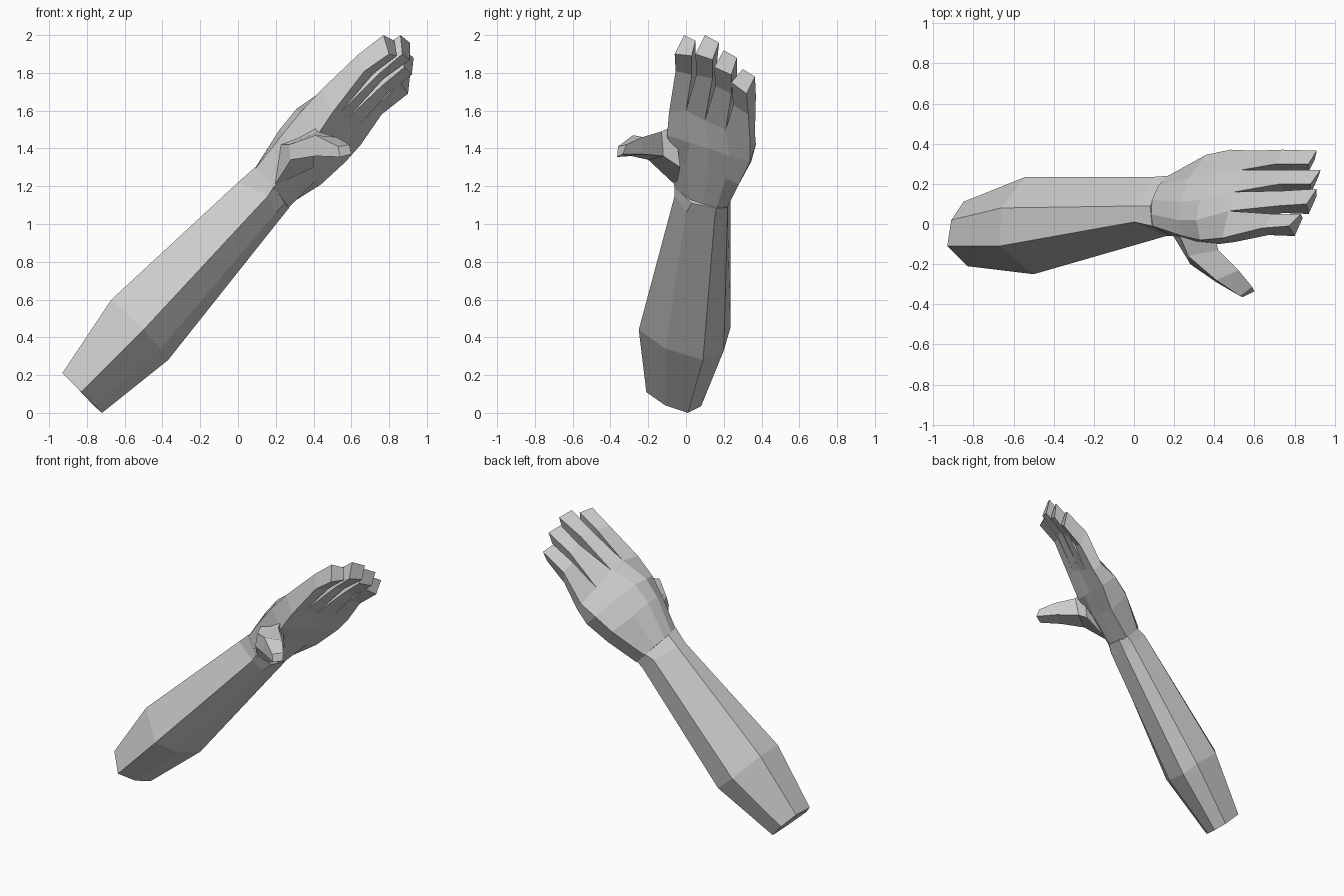
import bpy, bmesh

skin = bpy.data.materials.new("light_grey")
skin.diffuse_color = (0.6, 0.6, 0.6, 1)


def loft(bm, rings, cap_start=True, cap_end=True):
    """Skin consecutive rings of equal point count with flat faces."""
    loops = [[bm.verts.new(p) for p in r] for r in rings]
    n = len(loops[0])
    for a, b in zip(loops, loops[1:]):
        for i in range(n):
            j = (i + 1) % n
            bm.faces.new((a[i], a[j], b[j], b[i]))
    if cap_start:
        bm.faces.new(loops[0][::-1])
    if cap_end:
        bm.faces.new(loops[-1])


def finish(bm, name):
    bmesh.ops.remove_doubles(bm, verts=bm.verts, dist=0.0005)
    bmesh.ops.recalc_face_normals(bm, faces=bm.faces)
    me = bpy.data.meshes.new(name)
    bm.to_mesh(me)
    bm.free()
    me.materials.append(skin)
    ob = bpy.data.objects.new(name, me)
    bpy.context.collection.objects.link(ob)
    return ob


# Forearm: cut end, elbow bulge, wrist
bm = bmesh.new()
loft(bm, [
    [(-.93, -.11, .21), (-.91, .02, .20), (-.85, .11, .13), (-.76, .08, .035),
     (-.72, .01, 0), (-.76, -.11, .04), (-.83, -.21, .11)],
    [(-.67, -.11, .60), (-.66, .08, .59), (-.54, .235, .45), (-.40, .20, .33),
     (-.37, .09, .28), (-.41, -.11, .34), (-.50, -.25, .44)],
    [(0, .01, 1.22), (.01, .09, 1.22), (.10, .235, 1.15), (.20, .22, 1.06),
     (.21, .15, 1.01), (.20, 0, 1.06), (.16, -.06, 1.15)],
    [(.09, -.01, 1.30), (.08, .09, 1.285), (.17, .24, 1.18), (.25, .22, 1.10),
     (.27, .16, 1.085), (.25, .03, 1.11), (.19, -.06, 1.20)],
])
finish(bm, "forearm")

# Palm rings: five points over the back of the hand, five under the palm
wrist = [(.09, -.01, 1.29), (.08, .05, 1.28), (.09, .12, 1.27), (.12, .19, 1.23), (.17, .24, 1.17),
         (.25, .22, 1.09), (.26, .16, 1.08), (.25, .09, 1.10), (.23, .02, 1.12), (.19, -.06, 1.19)]
heel = [(.24, -.06, 1.48), (.22, .02, 1.50), (.23, .11, 1.49), (.27, .23, 1.43), (.36, .345, 1.33),
        (.44, .28, 1.21), (.42, .21, 1.24), (.40, .12, 1.27), (.36, 0, 1.31), (.30, -.09, 1.36)]
middle = [(.33, -.08, 1.59), (.31, .02, 1.61), (.33, .12, 1.60), (.39, .24, 1.53), (.48, .37, 1.42),
          (.57, .34, 1.33), (.54, .23, 1.36), (.50, .12, 1.40), (.46, .02, 1.43), (.42, -.10, 1.47)]
knuckles = [(.44, -.07, 1.71), (.47, .065, 1.72), (.50, .16, 1.68), (.54, .27, 1.58), (.60, .365, 1.48),
            (.65, .34, 1.42), (.62, .21, 1.50), (.57, .10, 1.55), (.55, 0, 1.60), (.50, -.09, 1.59)]

# Finger joint and tip quads, from the thumb side outwards
fingers = [
    ([(.64, -.02, 1.90), (.69, .05, 1.88), (.71, .03, 1.79), (.67, -.055, 1.81)],
     [(.77, -.01, 2.0), (.83, .05, 1.97), (.84, .03, 1.89), (.80, -.06, 1.90)]),
    ([(.71, .09, 1.89), (.74, .165, 1.86), (.77, .14, 1.77), (.74, .055, 1.79)],
     [(.86, .10, 2.0), (.91, .175, 1.96), (.91, .14, 1.87), (.87, .05, 1.90)]),
    ([(.73, .20, 1.82), (.76, .27, 1.78), (.79, .24, 1.69), (.76, .155, 1.73)],
     [(.88, .20, 1.92), (.93, .27, 1.88), (.92, .24, 1.79), (.88, .15, 1.83)]),
    ([(.71, .30, 1.73), (.74, .37, 1.68), (.76, .33, 1.58), (.74, .25, 1.63)],
     [(.87, .30, 1.82), (.91, .365, 1.78), (.90, .32, 1.69), (.86, .24, 1.75)]),
]

# Hand: fingers grow straight out of the knuckle ring
bm = bmesh.new()
loft(bm, [wrist, heel, middle, knuckles], cap_end=False)
for i, (joint, tip) in enumerate(fingers):
    base = [knuckles[i], knuckles[i + 1], knuckles[8 - i], knuckles[9 - i]]
    loft(bm, [base, joint, tip], cap_start=False)
finish(bm, "hand")

# Thumb: tapers out from the side of the palm
bm = bmesh.new()
loft(bm, [
    [(.22, -.04, 1.42), (.40, -.06, 1.52), (.40, -.03, 1.30), (.19, -.05, 1.20)],
    [(.27, -.16, 1.42), (.42, -.13, 1.49), (.40, -.12, 1.36), (.28, -.20, 1.34)],
    [(.41, -.28, 1.47), (.52, -.23, 1.46), (.51, -.23, 1.37), (.41, -.29, 1.36)],
    [(.53, -.36, 1.41), (.59, -.315, 1.42), (.60, -.335, 1.37), (.54, -.365, 1.355)],
])
finish(bm, "thumb")
